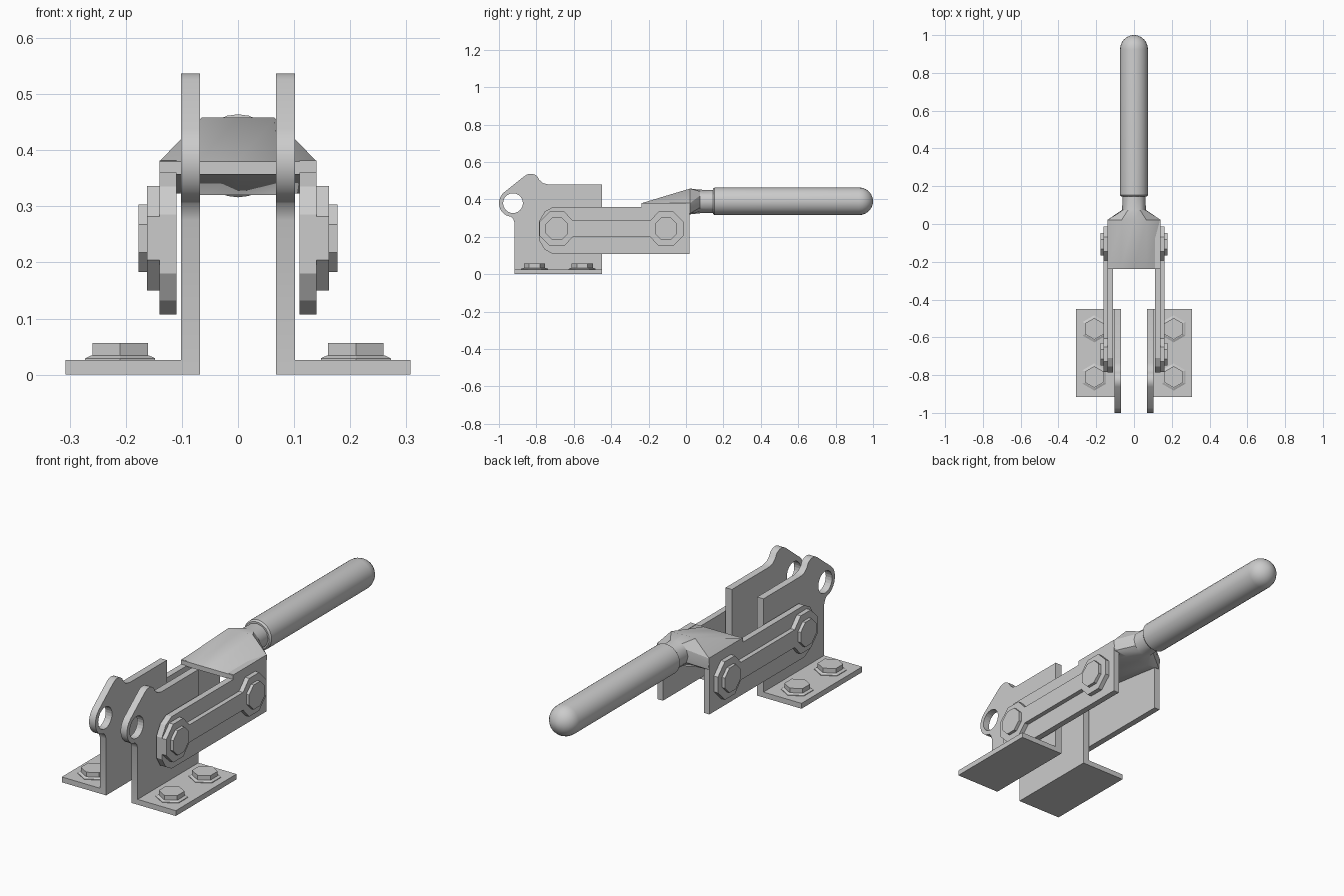
import bpy, bmesh
from math import sin, cos, pi, radians

if "Cube" in bpy.data.objects:
    bpy.data.objects.remove(bpy.data.objects["Cube"])


def make(name, verts, faces, mirror=True, smooth=None):
    """Mesh object, optionally mirrored across x = 0."""
    me = bpy.data.meshes.new(name)
    me.from_pydata(verts, [], faces)
    bm = bmesh.new()
    bm.from_mesh(me)
    bmesh.ops.recalc_face_normals(bm, faces=bm.faces)
    bm.to_mesh(me)
    bm.free()
    ob = bpy.data.objects.new(name, me)
    bpy.context.collection.objects.link(ob)
    if smooth:
        bpy.ops.object.select_all(action='DESELECT')
        ob.select_set(True)
        bpy.context.view_layer.objects.active = ob
        bpy.ops.object.shade_smooth_by_angle(angle=radians(smooth))
    if mirror:
        ob.modifiers.new("Mirror", 'MIRROR').use_clip = False
    return ob


def loft(name, rings, **kw):
    """Skin equal-length rings and cap both ends."""
    n = len(rings[0])
    verts = [p for r in rings for p in r]
    faces = [[i * n + j, i * n + (j + 1) % n, (i + 1) * n + (j + 1) % n, (i + 1) * n + j]
             for i in range(len(rings) - 1) for j in range(n)]
    faces += [list(range(n)), list(range(len(verts) - n, len(verts)))]
    return make(name, verts, faces, **kw)


def slab(name, pts, x0, x1, **kw):
    """Extrude a (y, z) profile along x."""
    return loft(name, [[(x, y, z) for y, z in pts] for x in (x0, x1)], **kw)


def arc(cy, cz, r, a0, a1, n):
    return [(cy + r * cos(radians(a0 + (a1 - a0) * i / n)),
             cz + r * sin(radians(a0 + (a1 - a0) * i / n))) for i in range(n + 1)]


# Upright bracket plates with a rounded ear and a hole
plate_pts = [(-.45, 0), (-.45, .48), (-.735, .48), (-.765, .487), (-.785, .505)]
plate_pts += arc(-.83, .485, .052, 45, 128, 5)
plate_pts += arc(-.925, .38, .075, 130, 240, 8)
plate_pts += [(-.935, .307), (-.924, .295), (-.917, .275), (-.917, 0)]
plate = slab("bracket_plate", plate_pts, .068, .102, smooth=30)
cutter = slab("hole_cutter", arc(-.925, .38, .053, 0, 345, 23), 0, .2, mirror=False)
cutter.hide_render = True
cutter.hide_set(True)
cut = plate.modifiers.new("Hole", 'BOOLEAN')
cut.operation, cut.solver, cut.object = 'DIFFERENCE', 'EXACT', cutter
plate.modifiers.move(1, 0)

# Base flanges
slab("base_flange", [(-.917, 0), (-.45, 0), (-.45, .026), (-.917, .026)], .102, .307)

# Hexagonal flange bolts on the base
for i, y in enumerate((-.555, -.81)):
    def hexagon(r, z):
        return [(.21 + r * cos(pi / 6 + k * pi / 3), y + r * sin(pi / 6 + k * pi / 3), z)
                for k in range(6)]
    loft(f"base_bolt_{i + 1}", [hexagon(.072, .024), hexagon(.072, .029),
                                hexagon(.06, .034), hexagon(.057, .034), hexagon(.057, .056)])

# Side arms
arm_pts = [(.02, .107), (.02, .382), (-.235, .382), (-.235, .36), (-.71, .36),
           (-.755, .335), (-.785, .285), (-.785, .18), (-.755, .132), (-.71, .107)]
slab("side_arm", arm_pts, .11, .14)

# Raised link on each arm: two octagonal pads joined by a bar
PIVOTS = (-.69, -.107)
Z = .243
R = .093 / cos(pi / 8)
link_pts = arc(PIVOTS[0], Z, R, 67.5, 292.5, 5)
link_pts += [(PIVOTS[0] + .085, .2), (PIVOTS[1] - .085, .2)]
link_pts += arc(PIVOTS[1], Z, R, -112.5, 112.5, 5)
link_pts += [(PIVOTS[1] - .085, .286), (PIVOTS[0] + .085, .286)]
slab("raised_link", link_pts, .138, .162)

# Octagonal pivot heads
for i, y in enumerate(PIVOTS):
    slab(f"pivot_head_{i + 1}", arc(y, Z, .06 / cos(pi / 8), 22.5, 337.5, 7), .16, .177)


# Yoke lofted from a flat plate to the round neck
def section(y, half):
    return [(x, y, z) for x, z in half] + [(-x, y, z) for x, z in half[-2:0:-1]]


def disc(y, r, cz=.389):
    return section(y, [(r * sin(k * pi / 6), cz + r * cos(k * pi / 6)) for k in range(7)])


front = [(0, .38), (.07, .38), (.14, .38), (.14, .369), (.14, .357), (.07, .357), (0, .357)]
back = [(0, .458), (.065, .458), (.14, .38), (.14, .36), (.135, .325), (.065, .32), (0, .32)]
loft("yoke", [section(-.237, front), section(.022, back), disc(.075, .063), disc(.16, .06)],
     mirror=False, smooth=30)

# Round grip with a domed end
profile = [(.145, .067), (.153, .074)] + [(.925 + .075 * sin(t * pi / 12), .074 * cos(t * pi / 12))
                                          for t in range(6)] + [(1.0, .006)]
loft("handle_grip", [[(r * cos(k * pi / 12), y, .39 + r * sin(k * pi / 12)) for k in range(24)]
                     for y, r in profile], mirror=False, smooth=35)
